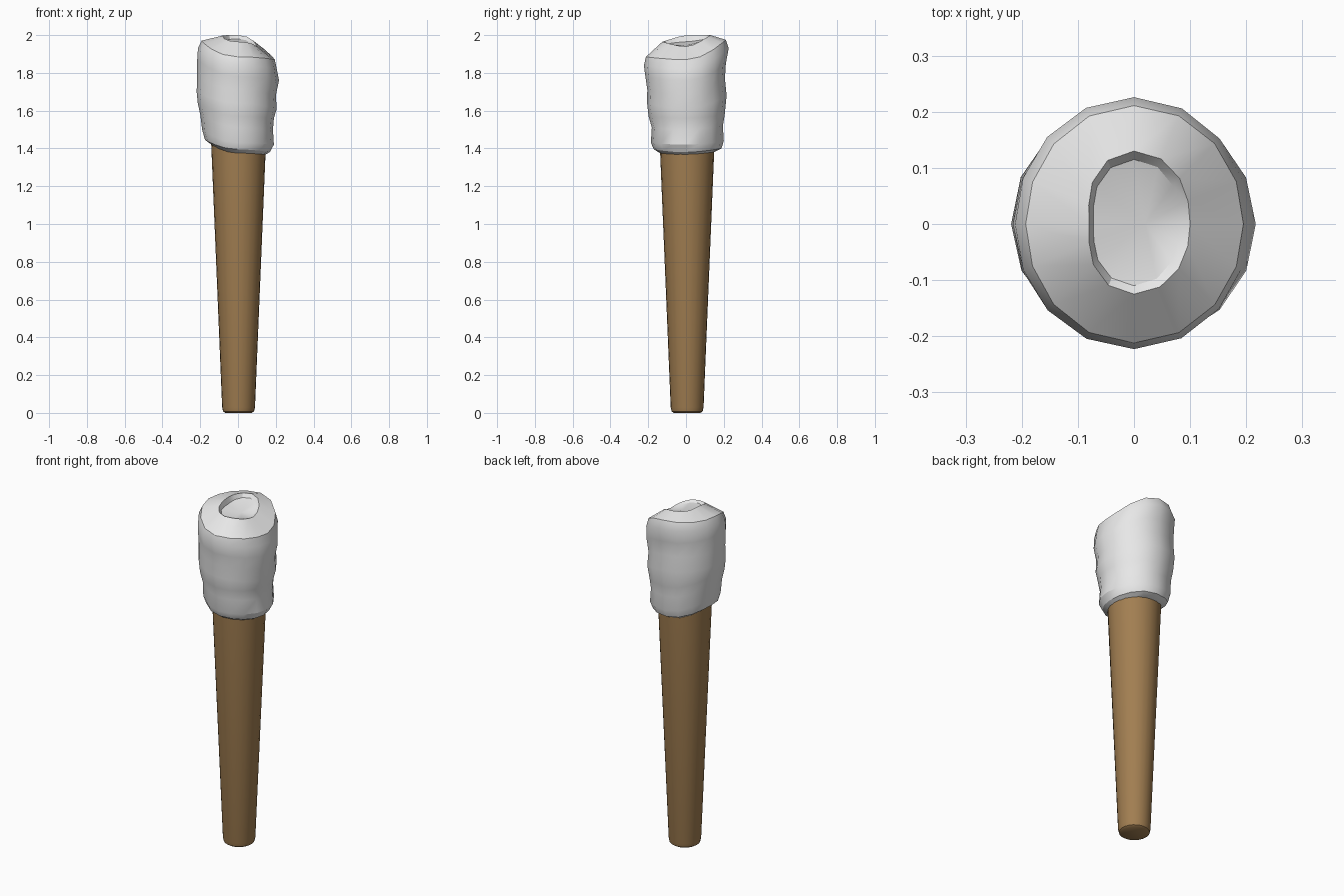
import bpy, bmesh, math

cube = bpy.data.objects.get("Cube")
if cube:
    bpy.data.objects.remove(cube, do_unlink=True)


def make_material(name, color):
    mat = bpy.data.materials.new(name)
    mat.use_nodes = True
    rgba = (*color, 1.0)
    mat.diffuse_color = rgba
    bsdf = next(n for n in mat.node_tree.nodes if n.type == 'BSDF_PRINCIPLED')
    bsdf.inputs["Base Color"].default_value = rgba
    bsdf.inputs["Roughness"].default_value = 0.8
    return mat


def loft(name, rings, mat, tip=None, angle=30):
    """Skin a stack of closed rings; close the end with a cap or a centre point."""
    bm = bmesh.new()
    loops = [[bm.verts.new(p) for p in ring] for ring in rings]
    count = len(loops[0])
    for low, high in zip(loops, loops[1:]):
        for i in range(count):
            j = (i + 1) % count
            bm.faces.new((low[i], low[j], high[j], high[i]))
    bm.faces.new(loops[0][::-1])
    if tip:
        centre = bm.verts.new(tip)
        for i in range(count):
            bm.faces.new((loops[-1][i], loops[-1][(i + 1) % count], centre))
    else:
        bm.faces.new(loops[-1])
    bmesh.ops.recalc_face_normals(bm, faces=bm.faces)
    mesh = bpy.data.meshes.new(name)
    bm.to_mesh(mesh)
    bm.free()
    mesh.materials.append(mat)
    obj = bpy.data.objects.new(name, mesh)
    bpy.context.collection.objects.link(obj)
    bpy.ops.object.select_all(action='DESELECT')
    obj.select_set(True)
    bpy.context.view_layer.objects.active = obj
    bpy.ops.object.shade_smooth_by_angle(angle=math.radians(angle))
    return obj


wood = make_material("brown wood", (0.36, 0.21, 0.083))
cloth = make_material("white cloth", (0.8, 0.8, 0.8))

# Tapered wooden handle with a rounded foot
SIDES = 24
handle_profile = [(0.07, 0), (0.082, 0.008), (0.087, 0.03), (0.146, 1.45)]
handle_rings = [
    [(0.003 + r * math.cos(i * math.tau / SIDES),
      0.006 + r * math.sin(i * math.tau / SIDES), z) for i in range(SIDES)]
    for r, z in handle_profile]
loft("handle", handle_rings, wood, angle=40)

# Cloth wrap: (radius, height) outlines on its four sides, from hem to rim to top fold
left = [(0.14, 1.365), (0.168, 1.38), (0.19, 1.42), (0.185, 1.5), (0.19, 1.56),
        (0.205, 1.61), (0.2, 1.68), (0.217, 1.76), (0.205, 1.82),
        (0.195, 1.87), (0.1, 1.94), (0.08, 1.935)]
right = [(0.14, 1.42), (0.175, 1.445), (0.19, 1.5), (0.2, 1.58), (0.213, 1.64),
         (0.219, 1.7), (0.216, 1.78), (0.216, 1.87), (0.212, 1.93),
         (0.193, 1.97), (0.08, 1.998), (0.072, 1.965)]
front = [(0.138, 1.375), (0.17, 1.395), (0.186, 1.43), (0.181, 1.51), (0.198, 1.57),
         (0.206, 1.64), (0.205, 1.71), (0.215, 1.78), (0.223, 1.84),
         (0.212, 1.885), (0.125, 1.965), (0.11, 1.953)]
back = [(0.148, 1.38), (0.188, 1.4), (0.2, 1.44), (0.195, 1.52), (0.205, 1.58),
        (0.215, 1.68), (0.206, 1.77), (0.211, 1.85), (0.226, 1.93),
        (0.211, 1.975), (0.13, 2.0), (0.115, 1.98)]


def blend(points, angle):
    """Mix the four side outlines around the wrap."""
    c, s = math.cos(angle), math.sin(angle)
    weights = [max(c, 0) ** 2, max(-c, 0) ** 2, max(-s, 0) ** 2, max(s, 0) ** 2]
    r = sum(w * p[0] for w, p in zip(weights, points))
    z = sum(w * p[1] for w, p in zip(weights, points))
    return r * c, r * s, z


FOLDS = 16
wrap_rings = [[blend(points, i * math.tau / FOLDS) for i in range(FOLDS)]
              for points in zip(left, right, front, back)]
loft("cloth_wrap", wrap_rings, cloth, tip=(0.02, 0, 1.945))
